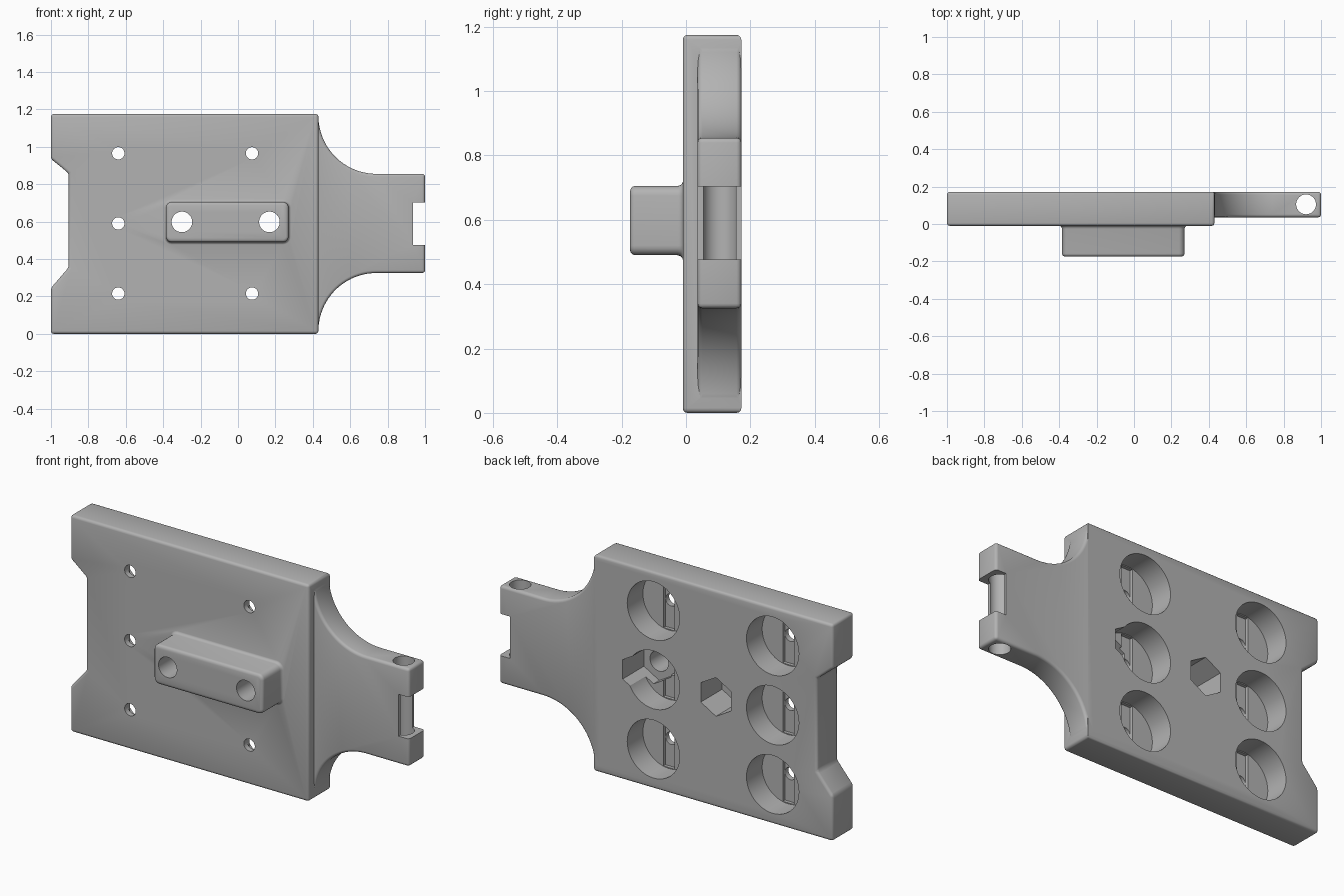
import bpy, bmesh, math
from mathutils import Matrix

default = bpy.data.objects.get("Cube")
if default:
    bpy.data.objects.remove(default)

grey = bpy.data.materials.new("plain grey")
grey.use_nodes = True
grey.diffuse_color = (0.45, 0.45, 0.45, 1)
grey.node_tree.nodes["Principled BSDF"].inputs["Base Color"].default_value = grey.diffuse_color

FRONT, STEP, BACK = -0.01, 0.036, 0.172   # depth planes of plate, tail and back
MID_Z = 0.59


def to_object(bm, name):
    bmesh.ops.recalc_face_normals(bm, faces=bm.faces)
    mesh = bpy.data.meshes.new(name)
    bm.to_mesh(mesh)
    bm.free()
    mesh.materials.append(grey)
    obj = bpy.data.objects.new(name, mesh)
    bpy.context.collection.objects.link(obj)
    return obj


def loft(name, rings, rule=None, width=0.015):
    """Skin equal rings of points, cap the ends, round the edges picked by rule."""
    bm = bmesh.new()
    loops = [[bm.verts.new(p) for p in ring] for ring in rings]
    for a, b in zip(loops, loops[1:]):
        for i in range(len(a)):
            j = (i + 1) % len(a)
            bm.faces.new((a[i], a[j], b[j], b[i]))
    bm.faces.new(loops[0])
    bm.faces.new(loops[-1])
    bmesh.ops.recalc_face_normals(bm, faces=bm.faces)
    if rule:
        edges = [e for e in bm.edges if e.calc_face_angle(0) > 0.5 and rule(e)]
        bmesh.ops.bevel(bm, geom=edges, offset=width, segments=3, profile=0.5,
                        affect='EDGES', clamp_overlap=True)
    return to_object(bm, name)


def prism(name, outline, y0, y1, rule=None):
    return loft(name, [[(x, y, z) for x, z in outline] for y in (y0, y1)], rule)


def disc(x, z, r, sides=48):
    """Regular outline with a point straight up."""
    return [(x + r * math.sin(t), z + r * math.cos(t))
            for t in (2 * math.pi * i / sides for i in range(sides))]


def box(x0, x1, z0, z1):
    return [(x0, z0), (x1, z0), (x1, z1), (x0, z1)]


def slot(x, z, half, r):
    """Vertical slot that stays inside a circle of radius r."""
    h = math.sqrt(r * r - half * half) - 0.002
    return box(x - half, x + half, z - h, z + h)


def combine(target, tool, operation):
    tool.hide_render = True
    mod = target.modifiers.new("combine", 'BOOLEAN')
    mod.operation, mod.solver, mod.object = operation, 'EXACT', tool
    bpy.context.view_layer.objects.active = target
    bpy.ops.object.modifier_apply(modifier=mod.name)
    bpy.data.objects.remove(tool)


def cut(outline, y0, y1):
    combine(body, prism("cutter", outline, y0, y1), 'DIFFERENCE')


# Main plate with a tapered notch in its right edge
plate_outline = [(-1, 0), (0.43, 0), (0.43, 1.175), (-1, 1.175),
                 (-1, 0.935), (-0.905, 0.858), (-0.905, 0.355), (-1, 0.245)]


def plate_rule(e):
    # The back edge beside the tail stays square so both back faces run flush
    return not all(v.co.x > 0.42 and v.co.y > 0.1 for v in e.verts)


body = prism("mounting_plate", plate_outline, FRONT, BACK, plate_rule)

# Tail: two concave sweeps down to a narrow hinge end
upper = [(0.74 - 0.31 * math.cos(t), 1.165 - 0.31 * math.sin(t))
         for t in (math.radians(4 + 86 * i / 20) for i in range(21))]
lower = [(x, 2 * MID_Z - z) for x, z in upper]
tail_outline = ([(0.39, upper[0][1])] + upper + [(1, 0.855), (1, 0.325)]
                + lower[::-1] + [(0.39, lower[0][1])])


def tail_rule(e):
    return all(v.co.x > 0.43 for v in e.verts)


combine(body, prism("tail", tail_outline, STEP, BACK, tail_rule), 'UNION')

# Raised front block: rounded front edge and a small flare at its foot
def rounded_ring(y, grow):
    x0, x1, z0, z1, r = -0.385, 0.27, 0.49, 0.705, 0.03
    corners = [(x1 - r, z1 - r), (x0 + r, z1 - r), (x0 + r, z0 + r), (x1 - r, z0 + r)]
    ring = []
    for k, (cx, cz) in enumerate(corners):
        for i in range(6):
            t = math.pi / 2 * (k + i / 5)
            ring.append((cx + (r + grow) * math.cos(t), y, cz + (r + grow) * math.sin(t)))
    return ring


block_profile = [(-0.174, -0.016), (-0.171, -0.007), (-0.166, -0.002), (-0.158, 0),
                 (-0.026, 0), (-0.017, 0.003), (-0.012, 0.008), (-0.009, 0.016), (0.005, 0.016)]
combine(body, loft("front_block", [rounded_ring(y, g) for y, g in block_profile]), 'UNION')

# Six round back pockets, each with a shallow slot and a small screw hole
for x in (-0.64, 0.075):
    for z in (0.215, MID_Z, 0.965):
        behind_block = x > 0 and z == MID_Z
        cut(disc(x, z, 0.157), 0.038, 0.3)
        cut(slot(x, z, 0.033, 0.157), 0.02, 0.1)
        cut(disc(x, z, 0.033, 32), FRONT if behind_block else -0.1, 0.1)

# Two bolt holes through the block with hexagonal nut recesses behind
for x in (-0.3, 0.168):
    cut(disc(x, 0.598, 0.105, 6), -0.01, 0.3)
    cut(disc(x, 0.598, 0.055), -0.3, 0.1)

# Hinge end: open notch and vertical pin hole
cut(box(0.936, 1.1, 0.476, 0.703), -0.1, 0.3)
pin = [(px, py + 0.105) for px, py in disc(0.92, 0, 0.053)]
pin_cutter = loft("pin_cutter", [[(px, py, z) for px, py in pin] for z in (0.2, 1.0)])
combine(body, pin_cutter, 'DIFFERENCE')

# Shade rounded edges smoothly, keep corners crisp
bpy.ops.object.select_all(action='DESELECT')
body.select_set(True)
bpy.context.view_layer.objects.active = body
bpy.ops.object.shade_smooth_by_angle(angle=math.radians(32))
